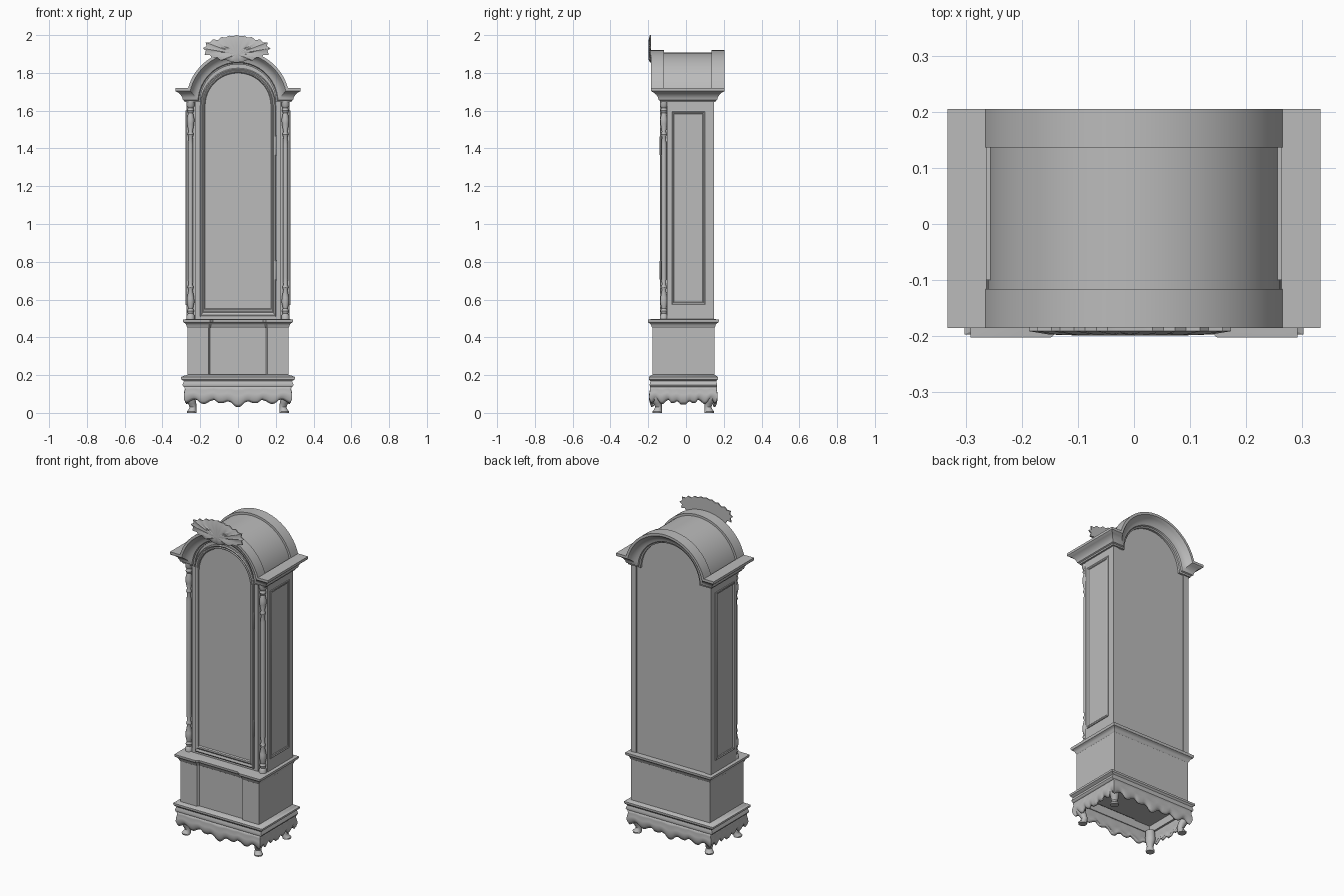
import bpy, bmesh
from math import sin, cos, asin, pi, radians
from mathutils import Vector

if "Cube" in bpy.data.objects:
    bpy.data.objects.remove(bpy.data.objects["Cube"], do_unlink=True)

grey = bpy.data.materials.new("case_grey")
grey.use_nodes = True
grey.diffuse_color = (0.5, 0.5, 0.5, 1)
grey.node_tree.nodes["Principled BSDF"].inputs["Base Color"].default_value = (0.5, 0.5, 0.5, 1)
parts = []


def loft(name, rows, caps=(True, True)):
    """Skin a stack of closed loops that share a point count."""
    bm = bmesh.new()
    loops = [[bm.verts.new(p) for p in row] for row in rows]
    n = len(rows[0])
    for a, b in zip(loops, loops[1:]):
        for i in range(n):
            j = (i + 1) % n
            bm.faces.new((a[i], a[j], b[j], b[i]))
    if caps[0]:
        bm.faces.new(loops[0][::-1])
    if caps[1]:
        bm.faces.new(loops[-1])
    bmesh.ops.recalc_face_normals(bm, faces=bm.faces)
    mesh = bpy.data.meshes.new(name)
    bm.to_mesh(mesh)
    bm.free()
    mesh.materials.append(grey)
    obj = bpy.data.objects.new(name, mesh)
    bpy.context.collection.objects.link(obj)
    parts.append(obj)
    return obj


def box(name, x0, x1, y0, y1, z0, z1):
    ring = [(x0, y0), (x1, y0), (x1, y1), (x0, y1)]
    return loft(name, [[(x, y, z) for x, y in ring] for z in (z0, z1)])


def lathe(name, x, y, profile, sides=14):
    turn = [2 * pi * i / sides for i in range(sides)]
    return loft(name, [[(x + r * cos(a), y + r * sin(a), z) for a in turn] for r, z in profile])


def arch(w, y, z0, zc, steps=28):
    """Round-headed outline in an upright plane."""
    arc = [(w * cos(pi * i / steps), y, zc + w * sin(pi * i / steps)) for i in range(steps + 1)]
    return [(-w, y, z0), (w, y, z0)] + arc


HALF, FRONT, BACK = 0.272, -0.125, 0.145   # trunk
SPRING, RADIUS = 1.645, 0.2                # arch of the hood

# Trunk
box("trunk", -HALF, HALF, -0.1, 0.137, 0.48, 1.7)
loft("trunk_front", [arch(0.225, y, 0.48, SPRING) for y in (-0.09, FRONT)])
loft("trunk_back", [arch(0.235, y, 0.48, SPRING) for y in (0.13, 0.142)])
loft("roof", [arch(0.262, y, SPRING, SPRING) for y in (-0.118, 0.138)])

# Arched door with moulded frame
door = [(0.2, -0.12), (0.2, -0.133), (0.195, -0.138), (0.187, -0.133),
        (0.182, -0.137), (0.177, -0.135), (0.174, -0.128)]
loft("door", [arch(w, y, 0.51 + (0.2 - w) * 1.6, 1.625) for w, y in door])
for name, z in (("upper", 1.36), ("lower", 0.7)):
    lathe(name + "_hinge", 0.2, -0.135,
          [(0.002, z), (0.005, z + 0.01), (0.005, z + 0.1), (0.002, z + 0.11)], 8)


# Cornice: one moulding that runs round the sides and over both arches
def cornice_row(o, h, steps=32):
    start = asin(h / (RADIUS + h))
    angles = [start + (pi - 2 * start) * i / steps for i in range(steps + 1)]
    r, x, z = RADIUS + h, HALF + o, SPRING + h
    arc = [(r * cos(a), SPRING + r * sin(a)) for a in angles]
    yf, yb = FRONT - o, BACK + o
    return ([(x, yf, z)] + [(p, yf, q) for p, q in arc] + [(-x, yf, z), (-x, yb, z)]
            + [(p, yb, q) for p, q in reversed(arc)] + [(x, yb, z)])


cornice = [(-0.03, 0), (0.01, 0), (0.013, 0.008), (0.02, 0.012), (0.023, 0.024),
           (0.031, 0.038), (0.044, 0.05), (0.056, 0.056), (0.06, 0.06),
           (0.06, 0.075), (-0.009, 0.075), (-0.009, 0.05)]
loft("cornice", [cornice_row(o, h) for o, h in cornice], (False, False))

# Turned corner columns: the upper turning mirrors the lower one
turning = [(0.021, 0.49), (0.021, 0.515), (0.014, 0.525), (0.019, 0.54), (0.013, 0.553),
           (0.02, 0.585), (0.019, 0.61), (0.011, 0.65), (0.016, 0.665), (0.011, 0.68),
           (0.014, 0.72)]
column = turning + [(r, 2.14 - z) for r, z in reversed(turning)]
side_frame = [(0, 0), (0, 0.005), (0.005, 0.007), (0.011, 0.004), (0.014, 0.005),
              (0.017, 0.001)]
for side, s in (("left", 1), ("right", -1)):
    lathe(side + "_column", s * 0.251, -0.117, column)
    box(side + "_back_stile", s * 0.254 - 0.018, s * 0.254 + 0.018, 0.12, 0.147, 0.48, 1.66)
    rows = []
    for inset, out in side_frame:
        y0, y1, z0, z1 = -0.08 + inset, 0.105 - inset, 0.57 + inset, 1.6 - inset
        rows.append([(s * (HALF + out), y, z)
                     for y, z in ((y0, z0), (y1, z0), (y1, z1), (y0, z1))])
    loft(side + "_side_panel", rows)


# Base with projecting front blocks, and a waist moulding that follows them
def plinth_row(o, z):
    half = [(0.267 + o, 0.15 + o), (0.267 + o, -0.178 - o),
            (0.155 - 0.3 * o, -0.178 - o), (0.147 - 0.6 * o, -0.165 - o)]
    return [(x, y, z) for x, y in half] + [(-x, y, z) for x, y in reversed(half)]


def ring_row(ox, oy, z):
    x, y0, y1 = 0.267 + ox, -0.178 - oy, 0.15 + oy
    return [(x, y1, z), (x, y0, z), (-x, y0, z), (-x, y1, z)]


waist = [(0, 0.45), (0.005, 0.457), (0.007, 0.466), (0.013, 0.474), (0.021, 0.478),
         (0.024, 0.484), (0.024, 0.494), (0, 0.497)]
loft("waist_moulding", [plinth_row(o, z) for o, z in waist])
loft("base_box", [plinth_row(0, z) for z in (0.18, 0.46)])
base = [(-0.01, 0.185), (-0.01, 0.135), (0.014, 0.135), (0.023, 0.14), (0.027, 0.148),
        (0.023, 0.158), (0.019, 0.168), (0.034, 0.178), (0.035, 0.19), (0.02, 0.196), (0, 0.202)]
loft("base_moulding", [ring_row(o, o * 0.55, z) for o, z in base], (False, True))

# Bulging apron with a scalloped lower edge
scallop = [(0, 0.03), (0.06, 0.034), (0.13, 0.055), (0.2, 0.062), (0.28, 0.052),
           (0.38, 0.052), (0.46, 0.07), (0.54, 0.062), (0.64, 0.046), (0.72, 0.05),
           (0.8, 0.07), (0.86, 0.072), (1, 0.05)]


def edge_height(t, lift):
    for (a, p), (b, q) in zip(scallop, scallop[1:]):
        if t <= b:
            return max(p + (q - p) * (t - a) / (b - a), lift)
    return scallop[-1][1]


def apron_row(o, f, steps=48):
    corners = [Vector(c[:2]) for c in ring_row(o, o * 0.85, 0)]
    row = []
    for k in range(4):
        for i in range(steps):
            p = corners[k].lerp(corners[(k + 1) % 4], i / steps)
            low = edge_height(abs(2 * i / steps - 1), 0.03 if k % 2 else 0.045)
            row.append((p.x, p.y, 0.14 + (low - 0.14) * f))
    return row


apron_profile = [(0.016, 0), (0.014, 0.2), (0.019, 0.45), (0.02, 0.65), (0.014, 0.85), (0.006, 1)]
apron = loft("apron", [apron_row(o, f) for o, f in apron_profile], (False, False))
wall = apron.modifiers.new("thickness", 'SOLIDIFY')
wall.thickness = 0.014
wall.offset = -1

# Curved feet, leaning out at the knee
foot = [(0, 0.13, 0.026), (0.012, 0.095, 0.029), (0.012, 0.075, 0.028), (0.002, 0.05, 0.022),
        (-0.003, 0.03, 0.018), (0.001, 0.016, 0.021), (0.004, 0.008, 0.026), (0.004, 0, 0.024)]
for end, fy, cy in (("front", -1, -0.148), ("back", 1, 0.119)):
    for side, fx in (("left", 1), ("right", -1)):
        loft(end + "_" + side + "_foot",
             [[(fx * (0.241 + lean) + r * cos(2 * pi * i / 12),
                cy + fy * lean + r * sin(2 * pi * i / 12), z) for i in range(12)]
              for lean, z, r in foot])

# Carved shell crest: lobed outline with a gently fluted, domed face
half_outline = [(0, 2.0), (0.022, 1.994), (0.04, 1.997), (0.06, 1.986), (0.08, 1.99),
                (0.1, 1.973), (0.125, 1.978), (0.14, 1.962), (0.165, 1.962), (0.16, 1.942),
                (0.18, 1.93), (0.163, 1.918), (0.17, 1.895), (0.145, 1.9), (0.13, 1.878),
                (0.105, 1.883), (0.085, 1.866), (0.055, 1.868), (0.03, 1.858), (0, 1.855)]
outline = half_outline + [(-x, z) for x, z in half_outline[-2:0:-1]]


def crest_row(scale, y, flute=0.0):
    return [(x * scale - 0.007, y + (flute if i % 2 else 0), 1.9 + (z - 1.9) * scale)
            for i, (x, z) in enumerate(outline)]


loft("shell_crest", [crest_row(1, -0.184), crest_row(1, -0.191), crest_row(0.8, -0.197, 0.003),
                     crest_row(0.45, -0.199, 0.003), crest_row(0.1, -0.199)])

# Soft shading with crisp moulding edges
bpy.ops.object.select_all(action='DESELECT')
for obj in parts:
    obj.select_set(True)
bpy.context.view_layer.objects.active = parts[0]
bpy.ops.object.shade_smooth_by_angle(angle=radians(35))
